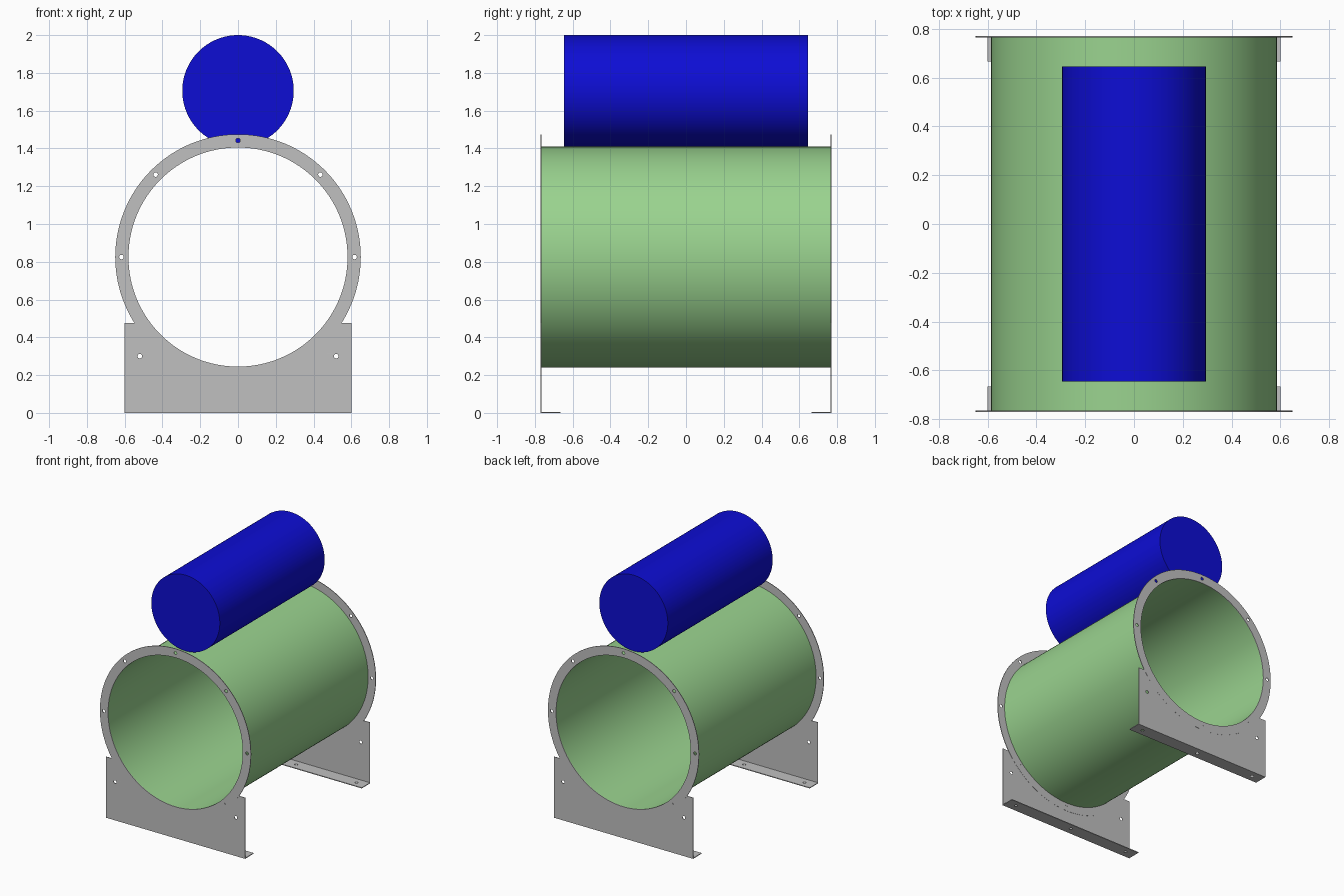
import bpy, bmesh, math
from mathutils import Matrix

if "Cube" in bpy.data.objects:
    bpy.data.objects.remove(bpy.data.objects["Cube"], do_unlink=True)

AXIS_Z = 0.825            # height of the duct axis
R_IN, R_OUT = 0.58, 0.585  # duct wall
R_FLANGE = 0.65
END_Y = 0.77              # outer face of the end flanges
UPRIGHT = Matrix.Rotation(math.pi / 2, 4, 'X')


def material(name, srgb):
    col = [(c / 255 / 12.92) if c < 11 else ((c / 255 + 0.055) / 1.055) ** 2.4 for c in srgb] + [1]
    m = bpy.data.materials.new(name)
    m.use_nodes = True
    m.diffuse_color = col
    m.node_tree.nodes["Principled BSDF"].inputs["Base Color"].default_value = col
    return m


GREEN = material("duct green", (154, 211, 143))
GREY = material("sheet metal grey", (192, 192, 192))
BLUE = material("tank blue", (13, 13, 212))


def arc(r, a0=0.0, a1=2 * math.pi, n=128, cx=0.0, cy=0.0, closed=True):
    steps = n if closed else n - 1
    return [(cx + r * math.cos(a0 + (a1 - a0) * i / steps),
             cy + r * math.sin(a0 + (a1 - a0) * i / steps)) for i in range(n)]


def finish(name, mesh, mat):
    mesh.materials.clear()
    mesh.materials.append(mat)
    mesh.shade_smooth()
    mesh.set_sharp_from_angle(angle=math.radians(30))
    ob = bpy.data.objects.new(name, mesh)
    bpy.context.scene.collection.objects.link(ob)
    return ob


def sheet(name, loops, thickness, matrix, mat):
    """Extrude a flat outline; inner loops become holes."""
    cu = bpy.data.curves.new(name, 'CURVE')
    cu.dimensions = '2D'
    cu.fill_mode = 'BOTH'
    cu.extrude = thickness / 2
    for pts in loops:
        sp = cu.splines.new('POLY')
        sp.points.add(len(pts) - 1)
        for p, (x, y) in zip(sp.points, pts):
            p.co = (x, y, 0, 1)
        sp.use_cyclic_u = True
    tmp = bpy.data.objects.new(name + "_outline", cu)
    mesh = bpy.data.meshes.new_from_object(tmp)
    bpy.data.objects.remove(tmp)
    bpy.data.curves.remove(cu)
    mesh.name = name
    bm = bmesh.new()
    bm.from_mesh(mesh)
    bmesh.ops.remove_doubles(bm, verts=bm.verts, dist=1e-5)
    bmesh.ops.transform(bm, matrix=matrix, verts=bm.verts)
    bmesh.ops.recalc_face_normals(bm, faces=bm.faces)
    bm.to_mesh(mesh)
    bm.free()
    return finish(name, mesh, mat)


def hole(x, y, r=0.012):
    return arc(r, n=16, cx=x, cy=y)


# Open duct
sheet("duct", [arc(R_OUT), arc(R_IN)], 2 * (END_Y - 0.005),
      Matrix.Translation((0, 0, AXIS_Z)) @ UPRIGHT, GREEN)

# Tank lying on top of the duct
bm = bmesh.new()
bmesh.ops.create_cone(bm, cap_ends=True, segments=96, radius1=0.295, radius2=0.295, depth=1.29,
                      matrix=Matrix.Translation((0, 0, 1.705)) @ UPRIGHT)
tank = bpy.data.meshes.new("tank")
bm.to_mesh(tank)
bm.free()
finish("tank", tank, BLUE)

# Outlines shared by both ends
ring = [arc(R_FLANGE), arc(R_IN)]
ring += [hole(0.617 * math.cos(k * math.pi / 4), 0.617 * math.sin(k * math.pi / 4)) for k in range(8)]

top = 0.475               # top of the foot plate
a = math.asin((top - AXIS_Z) / R_IN)
saddle = arc(R_IN, a, -math.pi - a, n=72, cy=AXIS_Z, closed=False)
plate = [[(-0.6, top), (-0.6, 0), (0.6, 0), (0.6, top)] + saddle,
         hole(-0.52, 0.30), hole(0.52, 0.30)]

for label, s in (("front", -1), ("back", 1)):
    # Bolted ring flange
    sheet(label + "_flange", ring, 0.005,
          Matrix.Translation((0, s * (END_Y - 0.0025), AXIS_Z)) @ UPRIGHT, GREY)
    # Upright foot plate cradling the duct
    sheet(label + "_foot_plate", plate, 0.0035,
          Matrix.Translation((0, s * (END_Y - 0.00225), 0)) @ UPRIGHT, GREY)
    # Inward-folded lip resting on the floor
    y0, y1 = s * 0.665, s * (END_Y - 0.001)
    lip = [[(-0.6, y0), (0.6, y0), (0.6, y1), (-0.6, y1)]]
    lip += [hole(x, s * 0.715) for x in (-0.52, 0, 0.52)]
    sheet(label + "_foot_lip", lip, 0.006, Matrix.Translation((0, 0, 0.003)), GREY)
